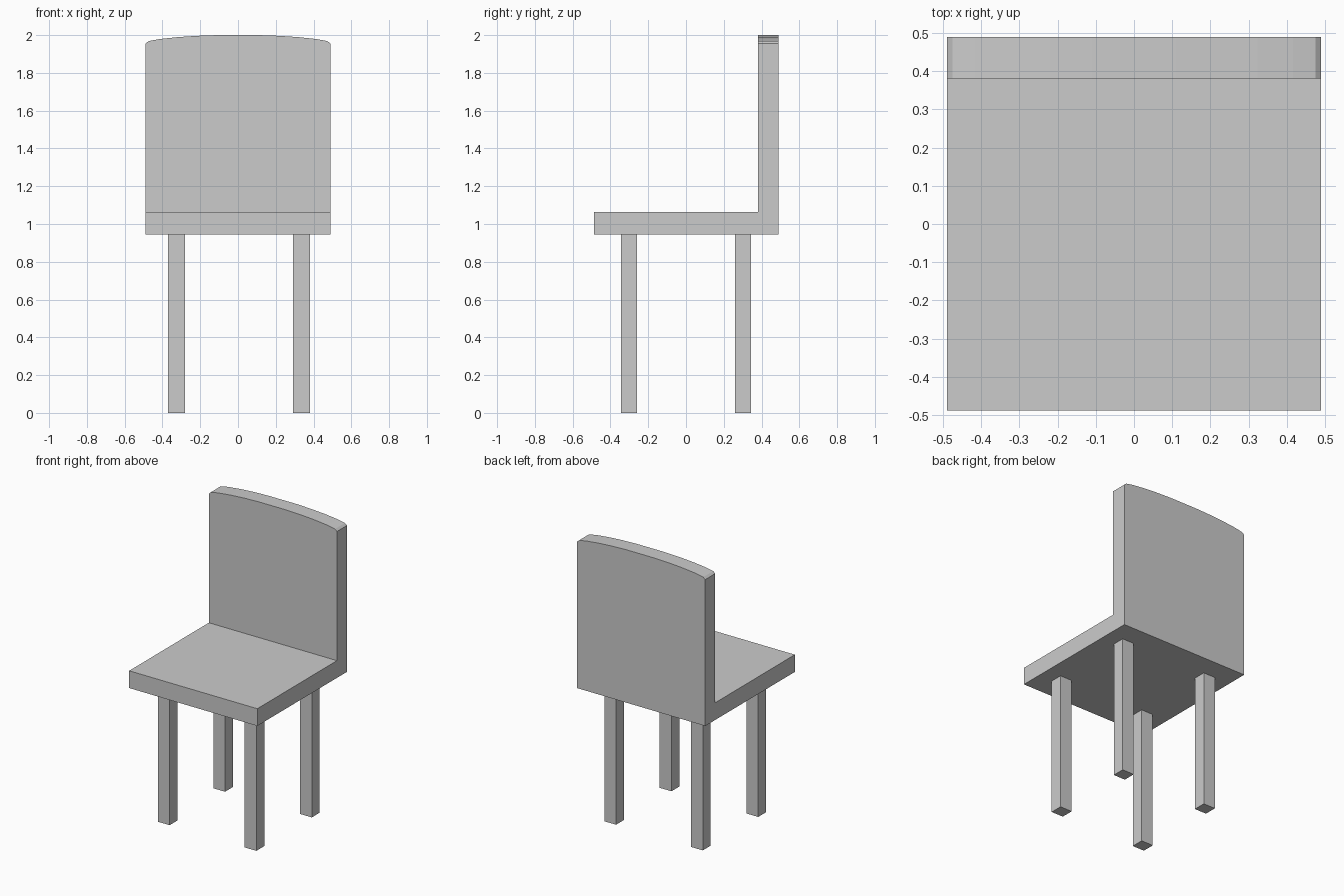
import bpy, bmesh
from mathutils import Vector

if "Cube" in bpy.data.objects:
    bpy.data.objects.remove(bpy.data.objects["Cube"])

W, Y_FRONT, Y_BACK, Y_REST = 0.489, -0.488, 0.489, 0.38
Z_LOW, Z_SEAT = 0.945, 1.064


def finish(bm, name):
    bmesh.ops.recalc_face_normals(bm, faces=bm.faces)
    mesh = bpy.data.meshes.new(name)
    bm.to_mesh(mesh)
    bm.free()
    obj = bpy.data.objects.new(name, mesh)
    bpy.context.collection.objects.link(obj)
    return obj


def extrude(bm, face, dy):
    geom = bmesh.ops.extrude_face_region(bm, geom=[face])["geom"]
    verts = [g for g in geom if isinstance(g, bmesh.types.BMVert)]
    bmesh.ops.translate(bm, verts=verts, vec=Vector((0, dy, 0)))


# Seat and arched backrest: one continuous L-shaped body
arch = [(W, 1.955), (0.474, 1.968), (0.416, 1.979), (0.323, 1.989), (0.22, 1.996), (0.11, 2.0)]
outline = [(-W, Z_LOW), (W, Z_LOW), (W, Z_SEAT)] + arch
outline += [(-x, z) for x, z in reversed(arch)] + [(-W, Z_SEAT)]
bm = bmesh.new()
verts = [bm.verts.new((x, Y_BACK, z)) for x, z in outline]
panel = bm.faces.new(verts)
extrude(bm, panel, Y_REST - Y_BACK)

# Split the panel front at seat height and pull the lower part forward
front = next(f for f in bm.faces if all(abs(v.co.y - Y_REST) < 1e-4 for v in f.verts))
a, b = [v for v in front.verts if abs(v.co.z - Z_SEAT) < 1e-4]
bmesh.utils.face_split(front, a, b)
lower = next(f for f in bm.faces if all(abs(v.co.y - Y_REST) < 1e-4 and v.co.z < Z_SEAT + 1e-4
                                        for v in f.verts))
extrude(bm, lower, Y_FRONT - Y_REST)
# extrude_face_region can keep the old face: remove any left inside
inner = [f for f in bm.faces if all(abs(v.co.y - Y_REST) < 1e-4 and v.co.z < Z_SEAT + 1e-4
                                    for v in f.verts)]
inner += [f for f in bm.faces if any(len(e.link_faces) > 2 for e in f.edges)
          and all(abs(v.co.y - Y_REST) < 1e-4 for v in f.verts) and f not in inner
          and max(v.co.z for v in f.verts) < Z_SEAT + 1e-4]
bmesh.ops.delete(bm, geom=inner, context="FACES_ONLY")
finish(bm, "seat_and_backrest")

# Four square legs
for side, x in (("left", -0.325), ("right", 0.337)):
    for end, y in (("front", -0.302), ("back", 0.302)):
        bm = bmesh.new()
        bmesh.ops.create_cube(bm, size=1)
        for v in bm.verts:
            v.co = Vector((x + v.co.x * 0.09, y + v.co.y * 0.086, (v.co.z + 0.5) * Z_LOW))
        finish(bm, f"{end}_{side}_leg")
